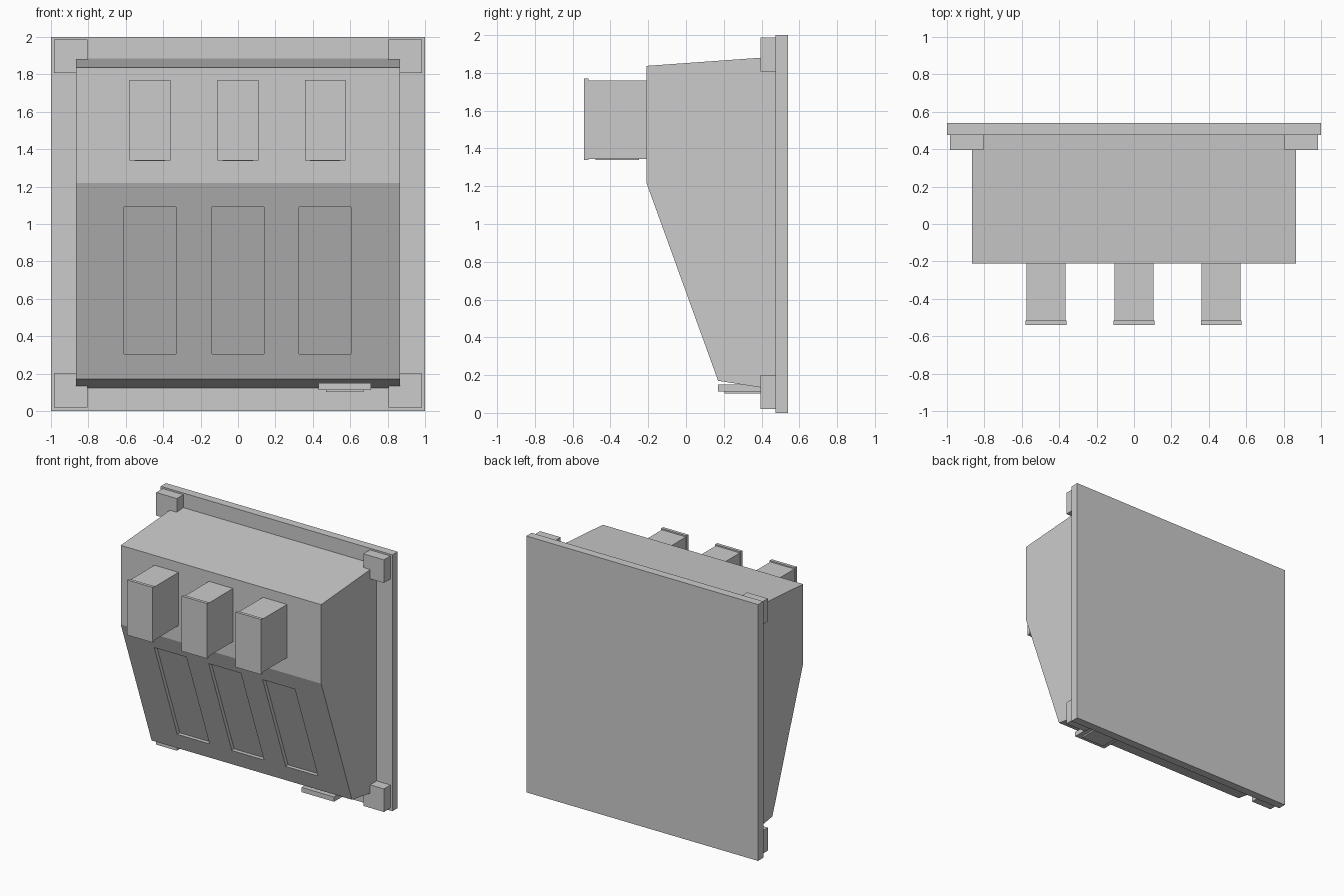
import bpy

if "Cube" in bpy.data.objects:
    bpy.data.objects.remove(bpy.data.objects["Cube"])

grey = bpy.data.materials.new("plain_grey")
grey.diffuse_color = (0.6, 0.6, 0.6, 1.0)
grey.use_nodes = True
grey.node_tree.nodes["Principled BSDF"].inputs["Base Color"].default_value = grey.diffuse_color


def make_object(name, verts, faces):
    mesh = bpy.data.meshes.new(name)
    mesh.from_pydata(verts, [], faces)
    mesh.materials.append(grey)
    obj = bpy.data.objects.new(name, mesh)
    bpy.context.collection.objects.link(obj)
    return obj


def prism(name, profile, x0, x1):
    """Extrude a counter-clockwise (y, z) profile from x0 to x1."""
    n = len(profile)
    verts = [(x, y, z) for x in (x0, x1) for y, z in profile]
    faces = [tuple(reversed(range(n))), tuple(range(n, 2 * n))]
    faces += [(i, (i + 1) % n, n + (i + 1) % n, n + i) for i in range(n)]
    return make_object(name, verts, faces)


def box(name, x0, x1, y0, y1, z0, z1):
    return prism(name, [(y0, z0), (y1, z0), (y1, z1), (y0, z1)], x0, x1)


# Back plate
box("back_plate", -1, 1, 0.475, 0.54, 0, 2)

# Corner blocks in front of the plate
for side, x0, x1 in (("left", -0.983, -0.805), ("right", 0.805, 0.983)):
    for level, z0, z1 in (("bottom", 0.02, 0.2), ("top", 1.807, 1.987)):
        box(f"corner_block_{level}_{side}", x0, x1, 0.395, 0.476, z0, z1)

# Main housing with sloping lower front
body = prism("housing", [(0.476, 0.122), (0.476, 1.886), (-0.21, 1.837),
                         (-0.21, 1.22), (0.17, 0.17)][::-1], -0.865, 0.865)


def slope_y(z):
    return 0.17 - (z - 0.17) * 0.38 / 1.05


# Three shallow recesses in the slope, one under each button
low, high, depth = 0.305, 1.09, 0.03
for i, cx in enumerate((-0.47, 0, 0.466)):
    cutter = prism(f"recess_cutter_{i + 1}",
                   [(slope_y(low) - 0.06, low), (slope_y(low) + depth, low),
                    (slope_y(high) + depth, high), (slope_y(high) - 0.06, high)],
                   cx - 0.139, cx + 0.139)
    cutter.hide_render = True
    cutter.hide_set(True)
    cut = body.modifiers.new(f"recess_{i + 1}", 'BOOLEAN')
    cut.operation = 'DIFFERENCE'
    cut.solver = 'EXACT'
    cut.object = cutter

    # Protruding button: stem, front cap and thin plate underneath
    box(f"button_stem_{i + 1}", cx - 0.104, cx + 0.104, -0.517, -0.205, 1.345, 1.76)
    box(f"button_cap_{i + 1}", cx - 0.109, cx + 0.109, -0.54, -0.516, 1.34, 1.77)
    box(f"button_under_plate_{i + 1}", cx - 0.08, cx + 0.08, -0.48, -0.25, 1.338, 1.346)

# Small foot below the housing on the right
box("lower_foot", 0.43, 0.71, 0.17, 0.45, 0.113, 0.15)
box("lower_foot_plate", 0.47, 0.67, 0.205, 0.42, 0.102, 0.114)
